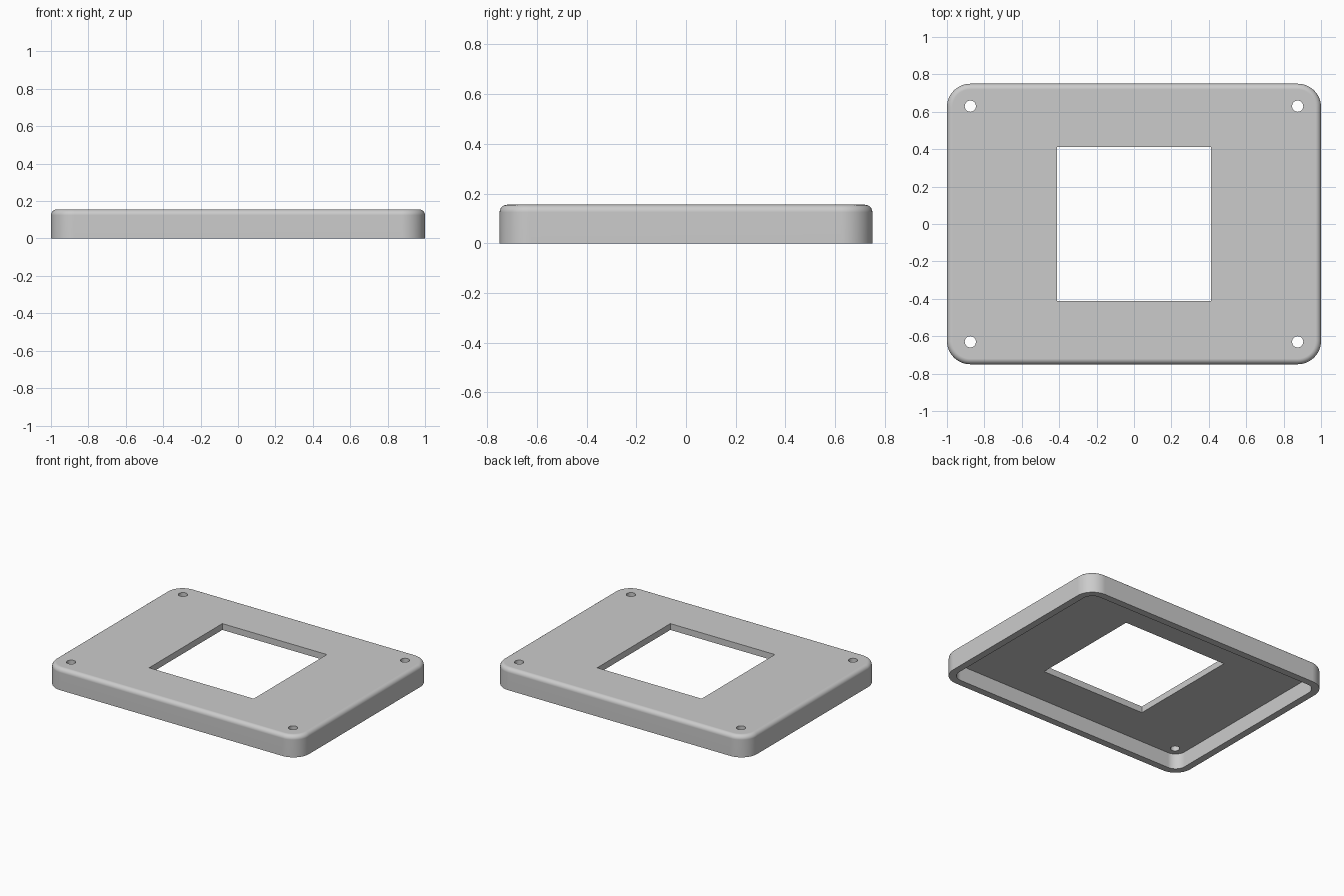
import bpy
import bmesh
from math import sin, cos, pi

cube = bpy.data.objects.get("Cube")
if cube:
    bpy.data.objects.remove(cube, do_unlink=True)

HALF_X, HALF_Y, HEIGHT = 1.0, 0.75, 0.155
CORNER, FILLET = 0.125, 0.03
WALL, PLATE = 0.05, 0.045
WINDOW = 0.412
HOLE_X, HOLE_Y, HOLE_R = 0.875, 0.63, 0.03
CORNER_STEPS, FILLET_STEPS = 12, 6

grey = bpy.data.materials.new("light grey plastic")
grey.use_nodes = True
grey.diffuse_color = (0.6, 0.6, 0.6, 1)
grey.node_tree.nodes["Principled BSDF"].inputs["Base Color"].default_value = (0.6, 0.6, 0.6, 1)


def make_object(name, bm):
    mesh = bpy.data.meshes.new(name)
    bmesh.ops.recalc_face_normals(bm, faces=bm.faces[:])
    bm.to_mesh(mesh)
    bm.free()
    mesh.materials.append(grey)
    obj = bpy.data.objects.new(name, mesh)
    bpy.context.collection.objects.link(obj)
    return obj


def rounded_ring(bm, inset, z):
    """Rounded rectangle of vertices, drawn in from the outer outline."""
    ring = []
    for quarter, (sx, sy) in enumerate([(1, 1), (-1, 1), (-1, -1), (1, -1)]):
        for i in range(CORNER_STEPS + 1):
            a = (quarter + i / CORNER_STEPS) * pi / 2
            r = CORNER - inset
            ring.append(bm.verts.new((sx * (HALF_X - CORNER) + r * cos(a),
                                      sy * (HALF_Y - CORNER) + r * sin(a), z)))
    return ring


# Cover shell: cavity ceiling, inner wall, rim, outer wall, rounded top edge
profile = [(WALL, HEIGHT - PLATE), (WALL, 0), (0, 0)]
for i in range(FILLET_STEPS + 1):
    a = i / FILLET_STEPS * pi / 2
    profile.append((FILLET * (1 - cos(a)), HEIGHT - FILLET + FILLET * sin(a)))

bm = bmesh.new()
rings = [rounded_ring(bm, inset, z) for inset, z in profile]
for low, high in zip(rings, rings[1:]):
    for i in range(len(low)):
        j = (i + 1) % len(low)
        bm.faces.new((low[i], low[j], high[j], high[i]))
bm.faces.new(rings[0])
bm.faces.new(rings[-1])
cover = make_object("cover_shell", bm)

# Cutter: square window and four screw holes
bm = bmesh.new()
window = bmesh.ops.create_cube(bm, size=1)["verts"]
bmesh.ops.scale(bm, vec=(2 * WINDOW, 2 * WINDOW, 1), verts=window)
for sx in (-1, 1):
    for sy in (-1, 1):
        hole = bmesh.ops.create_cone(bm, cap_ends=True, segments=32, radius1=HOLE_R,
                                     radius2=HOLE_R, depth=1)["verts"]
        bmesh.ops.translate(bm, vec=(sx * HOLE_X, sy * HOLE_Y, 0), verts=hole)
cutter = make_object("opening_cutter", bm)
cutter.hide_render = True

# Cut the openings, then drop the cutter
bpy.ops.object.select_all(action="DESELECT")
cover.select_set(True)
bpy.context.view_layer.objects.active = cover
cut = cover.modifiers.new("openings", "BOOLEAN")
cut.operation = "DIFFERENCE"
cut.solver = "EXACT"
cut.object = cutter
bpy.ops.object.modifier_apply(modifier=cut.name)
bpy.data.objects.remove(cutter, do_unlink=True)

# Smooth rounded edges, crisp flat faces
bpy.ops.object.shade_smooth_by_angle(angle=pi / 6)
weighted = cover.modifiers.new("flat_face_normals", "WEIGHTED_NORMAL")
weighted.keep_sharp = True
